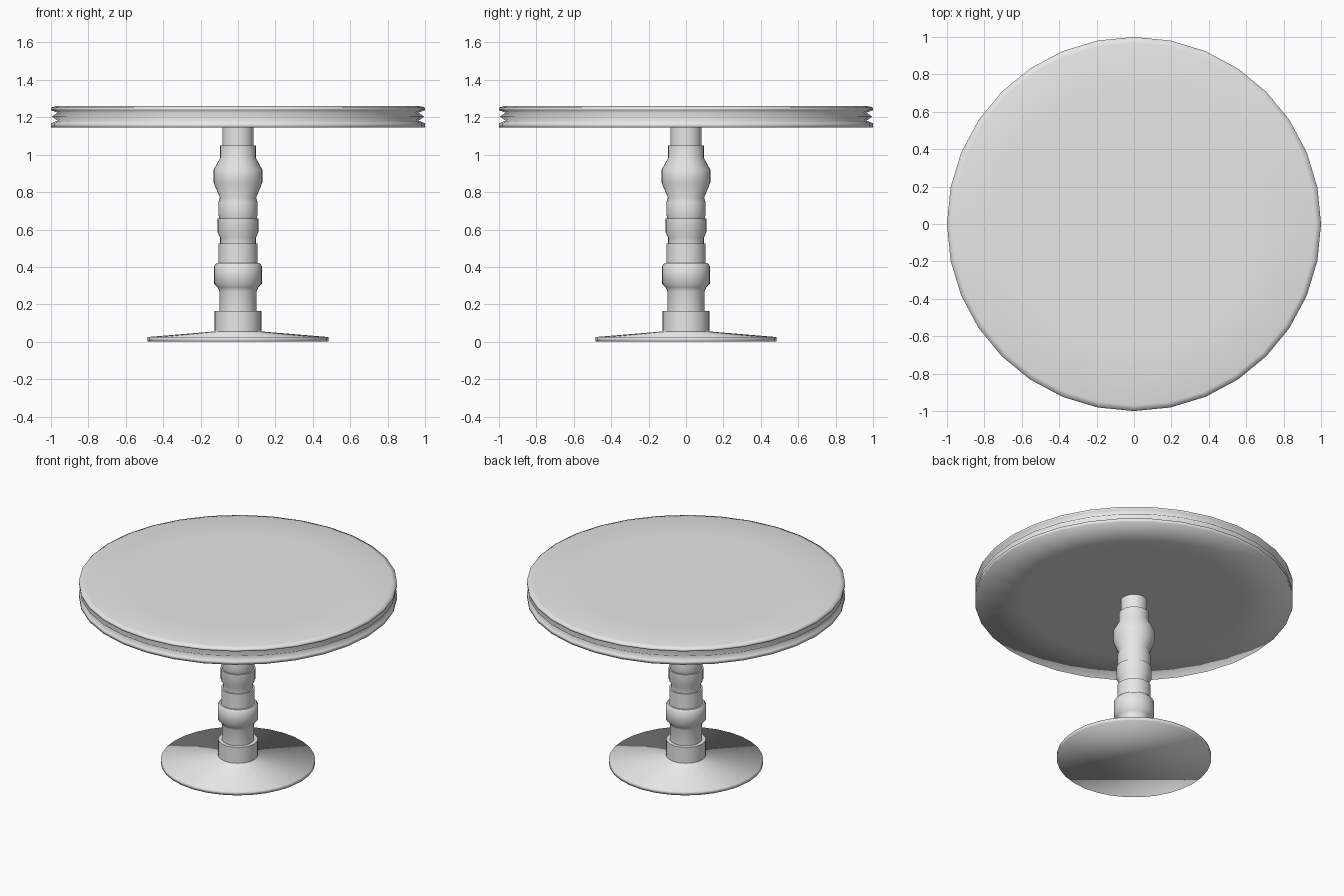
import bpy
import bmesh
from math import cos, sin, pi, radians

SIDES = 32

cube = bpy.data.objects.get("Cube")
if cube:
    bpy.data.objects.remove(cube, do_unlink=True)

grey = bpy.data.materials.new("light grey")
grey.use_nodes = True
grey.diffuse_color = (0.8, 0.8, 0.8, 1)
grey.node_tree.nodes["Principled BSDF"].inputs["Base Color"].default_value = (0.8, 0.8, 0.8, 1)


def lathe(name, profile, sharp_angle=None):
    """Turn a (radius, height) profile, listed bottom to top, into a capped solid."""
    bm = bmesh.new()
    rings = [[bm.verts.new((r * cos(2 * pi * i / SIDES), r * sin(2 * pi * i / SIDES), z))
              for i in range(SIDES)] for r, z in profile]
    for low, high in zip(rings, rings[1:]):
        for i in range(SIDES):
            j = (i + 1) % SIDES
            bm.faces.new((low[i], low[j], high[j], high[i]))
    bm.faces.new(rings[0][::-1])
    bm.faces.new(rings[-1])
    mesh = bpy.data.meshes.new(name)
    bm.to_mesh(mesh)
    bm.free()
    mesh.materials.append(grey)
    obj = bpy.data.objects.new(name, mesh)
    bpy.context.collection.objects.link(obj)
    bpy.ops.object.select_all(action="DESELECT")
    obj.select_set(True)
    bpy.context.view_layer.objects.active = obj
    if sharp_angle is None:
        bpy.ops.object.shade_smooth()
    else:
        bpy.ops.object.shade_smooth_by_angle(angle=radians(sharp_angle))
    return obj


# Shallow conical foot plate
lathe("base", [(0.485, 0), (0.485, 0.025), (0.125, 0.055), (0.122, 0.07)])

# Turned column: collar, lower ring, middle ring, vase and neck
lathe("column", [
    (0.125, 0.04), (0.125, 0.165), (0.1, 0.165),
    (0.1, 0.27), (0.107, 0.29), (0.127, 0.31), (0.127, 0.405), (0.115, 0.42),
    (0.105, 0.42), (0.105, 0.525), (0.095, 0.525),
    (0.095, 0.555), (0.109, 0.585), (0.109, 0.66), (0.1, 0.66),
    (0.105, 0.68), (0.105, 0.745), (0.097, 0.77),
    (0.13, 0.85), (0.13, 0.92), (0.095, 0.985),
    (0.095, 1.05), (0.083, 1.05), (0.083, 1.16),
], 50)

# Round top with two grooves around its edge
lathe("tabletop", [
    (0.7, 1.145), (1.0, 1.145), (1.0, 1.168), (0.965, 1.182), (0.995, 1.203),
    (0.965, 1.225), (1.0, 1.238), (1.0, 1.252), (0.97, 1.26), (0.7, 1.26),
])
